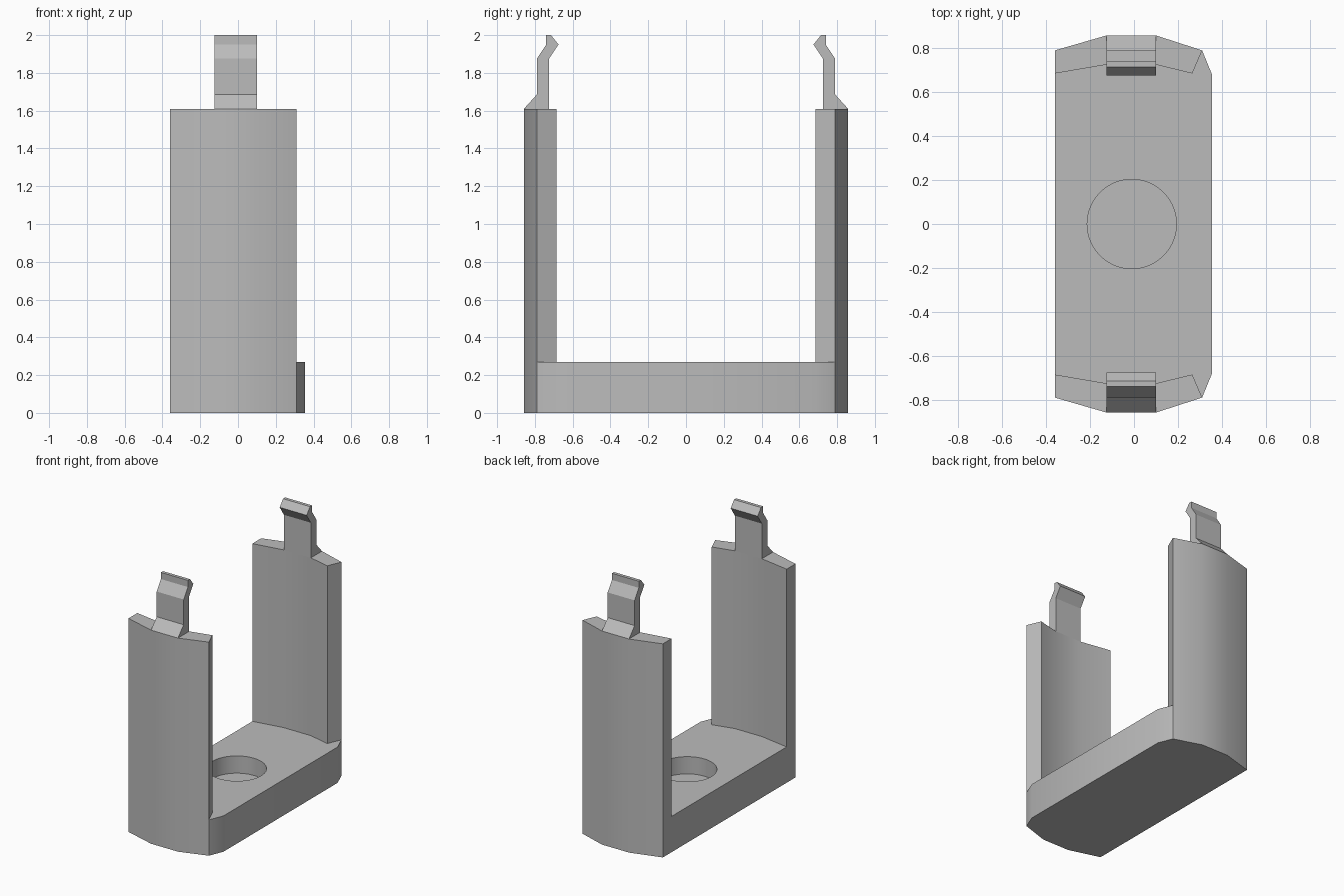
import bpy
import bmesh
from mathutils import Vector

cube = bpy.data.objects.get("Cube")
if cube:
    bpy.data.objects.remove(cube, do_unlink=True)

grey = bpy.data.materials.new("plain grey")
grey.use_nodes = True
colour = (0.5, 0.5, 0.5, 1)
grey.diffuse_color = colour
grey.node_tree.nodes["Principled BSDF"].inputs["Base Color"].default_value = colour

BASE_TOP, WALL_TOP = 0.27, 1.61
CLIP_LEFT, CLIP_RIGHT = -0.125, 0.10


def prism(name, points, extrusion):
    """Extrude a flat outline into a closed solid."""
    bm = bmesh.new()
    face = bm.faces.new([bm.verts.new(p) for p in points])
    new = bmesh.ops.extrude_face_region(bm, geom=[face], use_keep_orig=True)["geom"]
    verts = [g for g in new if isinstance(g, bmesh.types.BMVert)]
    bmesh.ops.translate(bm, verts=verts, vec=Vector(extrusion))
    bmesh.ops.recalc_face_normals(bm, faces=bm.faces)
    mesh = bpy.data.meshes.new(name)
    bm.to_mesh(mesh)
    bm.free()
    mesh.materials.append(grey)
    obj = bpy.data.objects.new(name, mesh)
    bpy.context.collection.objects.link(obj)
    return obj


def smooth(obj):
    bpy.ops.object.select_all(action="DESELECT")
    obj.select_set(True)
    bpy.context.view_layer.objects.active = obj
    bpy.ops.object.shade_smooth_by_angle(angle=0.52)


# Plan outlines of one end, written for the back (+y)
inner = [(-0.36, 0.685), (CLIP_LEFT, 0.725), (CLIP_RIGHT, 0.725), (0.265, 0.685)]
outer = [(0.31, 0.79), (CLIP_RIGHT, 0.858), (CLIP_LEFT, 0.858), (-0.36, 0.79)]

# Base between the walls, with the chamfered corners on its left side
end = inner + [outer[0], (0.355, 0.68)]
outline = end + [(x, -y) for x, y in reversed(end)]
base = prism("base", [(x, y, 0) for x, y in outline], (0, 0, BASE_TOP))

# Blind round recess in the base
bpy.ops.mesh.primitive_cylinder_add(vertices=64, radius=0.203, depth=0.4,
                                    location=(-0.01, 0, 0.34))
cutter = bpy.context.object
cutter.name = "recess_cutter"
cutter.data.materials.append(grey)
cut = base.modifiers.new("recess", "BOOLEAN")
cut.operation = "DIFFERENCE"
cut.solver = "EXACT"
cut.object = cutter
bpy.context.view_layer.objects.active = base
bpy.ops.object.modifier_apply(modifier=cut.name)
bpy.data.objects.remove(cutter, do_unlink=True)
smooth(base)

# Side profile of a snap clip as (y, z): outer edge up, then inner edge down
clip_profile = [(0.858, WALL_TOP), (0.79, 1.685), (0.79, 1.875), (0.74, 1.95),
                (0.74, 2.0), (0.715, 2.0), (0.675, 1.95), (0.725, 1.875),
                (0.725, WALL_TOP)]

# Curved walls and snap clips, mirrored front to back
for side, s in (("front", -1), ("back", 1)):
    wall = prism(side + "_wall", [(x, s * y, 0) for x, y in inner + outer],
                 (0, 0, WALL_TOP))
    smooth(wall)
    clip = prism(side + "_clip", [(CLIP_LEFT, s * y, z) for y, z in clip_profile],
                 (CLIP_RIGHT - CLIP_LEFT, 0, 0))
    smooth(clip)
